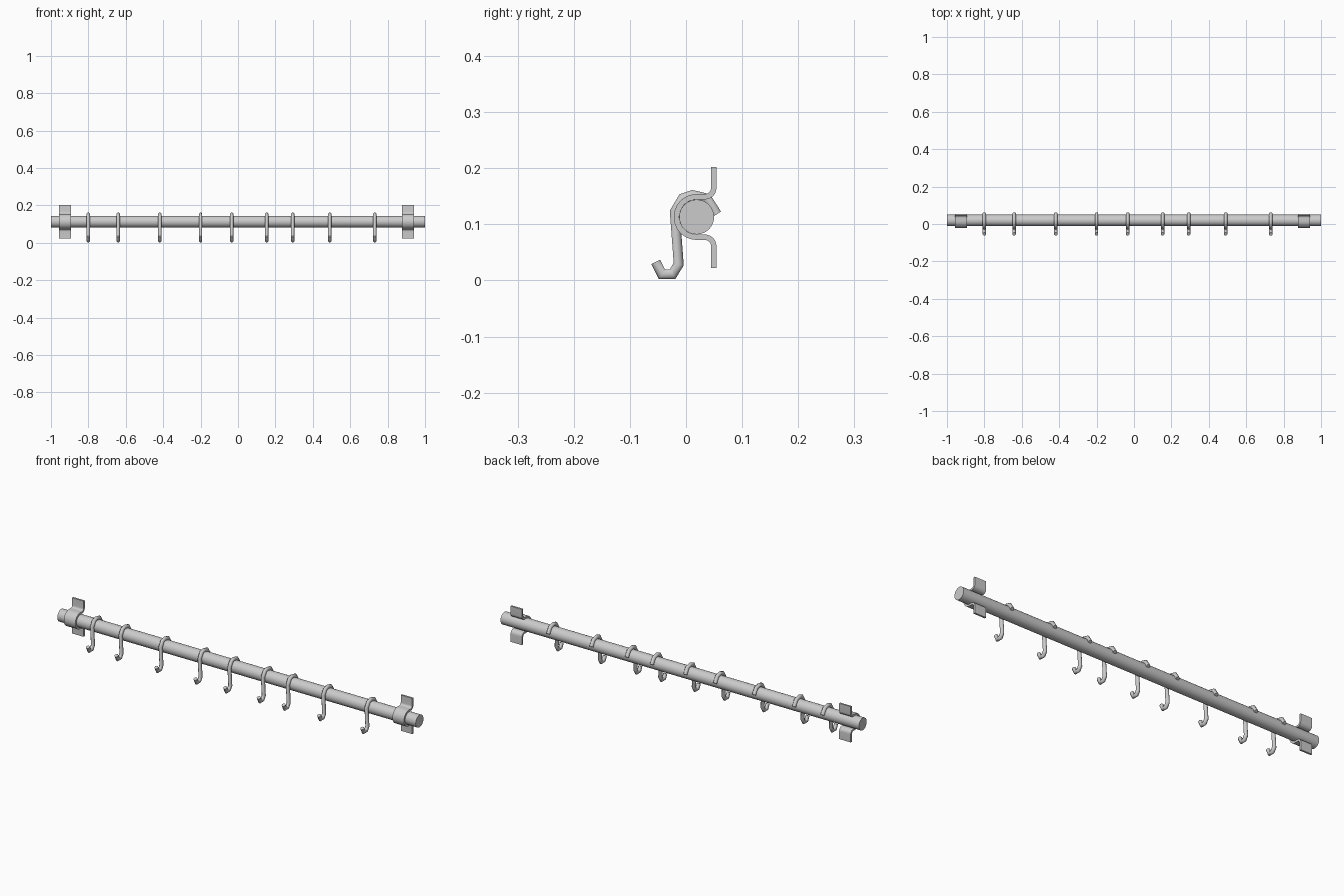
import bpy, bmesh, math
from mathutils import Vector

if "Cube" in bpy.data.objects:
    bpy.data.objects.remove(bpy.data.objects["Cube"])

ROD_Y, ROD_Z, ROD_R = 0.019, 0.113, 0.031


def sweep(name, path, section):
    """Sweep a closed (x, normal) section along a path in the YZ plane with mitred joints."""
    pts = [Vector(p) for p in path]
    bm = bmesh.new()
    rings = []
    for i, p in enumerate(pts):
        d0 = (p - pts[i - 1]).normalized() if i else (pts[1] - p).normalized()
        d1 = (pts[i + 1] - p).normalized() if i < len(pts) - 1 else d0
        t = (d0 + d1).normalized()
        n = Vector((-t.y, t.x)) / max(t.dot(d0), 0.5)
        rings.append([bm.verts.new((a, p.x + n.x * b, p.y + n.y * b)) for a, b in section])
    k = len(section)
    for r0, r1 in zip(rings, rings[1:]):
        for j in range(k):
            bm.faces.new((r0[j], r0[(j + 1) % k], r1[(j + 1) % k], r1[j]))
    bm.faces.new(rings[0])
    bm.faces.new(rings[-1])
    bmesh.ops.recalc_face_normals(bm, faces=bm.faces)
    me = bpy.data.meshes.new(name)
    bm.to_mesh(me)
    bm.free()
    return me


def place(name, mesh, x):
    ob = bpy.data.objects.new(name, mesh)
    ob.location.x = x
    bpy.context.collection.objects.link(ob)
    return ob


def smooth(ob, degrees):
    bpy.ops.object.select_all(action='DESELECT')
    ob.select_set(True)
    bpy.context.view_layer.objects.active = ob
    bpy.ops.object.shade_smooth_by_angle(angle=math.radians(degrees))


def arc(cy, cz, r, a0, a1, n):
    angles = [math.radians(a0 + (a1 - a0) * i / n) for i in range(n + 1)]
    return [(cy + r * math.cos(a), cz + r * math.sin(a)) for a in angles]


# Rail
bpy.ops.mesh.primitive_cylinder_add(vertices=32, radius=ROD_R, depth=2,
                                    location=(0, ROD_Y, ROD_Z), rotation=(0, math.pi / 2, 0))
rail = bpy.context.object
rail.name = "rail"
smooth(rail, 30)

# Wall brackets: a bent strap clasping the rail, with a tab above and below
fillet, clasp, tab_y = 0.016, 0.036, 0.0495
upper = [(tab_y, 0.202)] + arc(tab_y - fillet, ROD_Z + clasp + fillet, fillet, 0, -90, 6)
lower = [(y, 2 * ROD_Z - z) for y, z in reversed(upper)]
lower[-1] = (tab_y, 0.022)
strap = upper + arc(ROD_Y, ROD_Z, clasp, 90, 270, 18) + lower
w, t = 0.032, 0.0048
bracket_mesh = sweep("bracket", strap, [(-w, -t), (w, -t), (w, t), (-w, t)])
for side, x in (("left", -0.925), ("right", 0.909)):
    smooth(place("bracket_" + side, bracket_mesh, x), 30)

# Hooks: round wire with a few straight bends, hung over the rail
wire = [(-0.054, 0.033), (-0.043, 0.011), (-0.024, 0.011), (-0.013, 0.029),
        (-0.020, 0.122), (-0.006, 0.146), (0.012, 0.152), (0.037, 0.146), (0.055, 0.118)]
hook_mesh = sweep("hook", wire, arc(0, 0, 0.0095, 22.5, 337.5, 7))
for i, x in enumerate((-0.80, -0.641, -0.418, -0.20, -0.034, 0.153, 0.292, 0.49, 0.731)):
    smooth(place(f"hook_{i + 1}", hook_mesh, x), 62)
